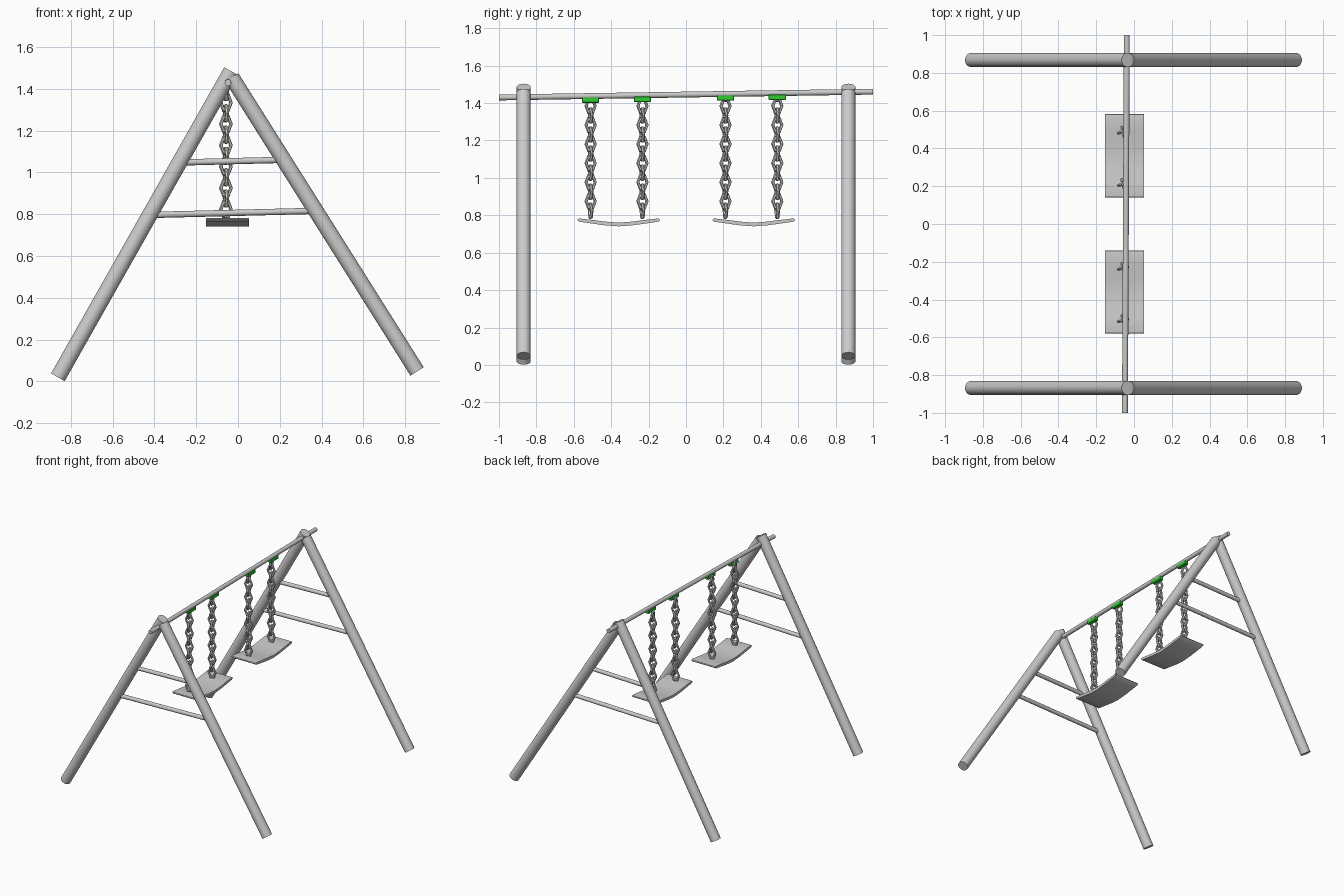
import bpy, bmesh
from math import pi, radians
from mathutils import Vector, Matrix

if "Cube" in bpy.data.objects:
    bpy.data.objects.remove(bpy.data.objects["Cube"])


def new_object(name, bm, material=None):
    mesh = bpy.data.meshes.new(name)
    bmesh.ops.recalc_face_normals(bm, faces=bm.faces)
    bm.to_mesh(mesh)
    bm.free()
    obj = bpy.data.objects.new(name, mesh)
    bpy.context.collection.objects.link(obj)
    if material:
        mesh.materials.append(material)
    return obj


def smooth(obj):
    bpy.ops.object.select_all(action='DESELECT')
    obj.select_set(True)
    bpy.context.view_layer.objects.active = obj
    bpy.ops.object.shade_smooth_by_angle(angle=radians(35))


def rod(name, start, end, radius, sides=32):
    a, b = Vector(start), Vector(end)
    d = b - a
    bm = bmesh.new()
    bmesh.ops.create_cone(bm, cap_ends=True, segments=sides, radius1=radius,
                          radius2=radius, depth=d.length)
    rot = d.to_track_quat('Z', 'Y').to_matrix().to_4x4()
    bm.transform(Matrix.Translation((a + b) / 2) @ rot)
    obj = new_object(name, bm)
    smooth(obj)
    return obj


green = bpy.data.materials.new("green_plastic")
green.diffuse_color = (0.03, 0.6, 0.03, 1)
green.use_nodes = True
green.node_tree.nodes["Principled BSDF"].inputs["Base Color"].default_value = green.diffuse_color

# A-frames: two legs and two braces at each end
for side, y in (("near", -0.868), ("far", 0.868)):
    rod(side + "_left_leg", (-0.862, y, 0.02), (-0.033, y, 1.485), 0.0375)
    rod(side + "_right_leg", (0.857, y, 0.048), (-0.03, y, 1.455), 0.0375)
    rod(side + "_upper_brace", (-0.27, y, 1.048), (0.20, y, 1.06), 0.015, 20)
    rod(side + "_lower_brace", (-0.41, y, 0.797), (0.36, y, 0.816), 0.015, 20)

# Slightly sloping top bar
rod("top_bar", (-0.048, -1, 1.43), (-0.038, 1, 1.461), 0.0155, 24)

# Curved seats: side profile extruded across x
profile = [(-0.221, 0.774), (-0.218, 0.781), (-0.21, 0.783), (-0.13, 0.774),
           (-0.07, 0.766), (0, 0.761), (0.07, 0.766), (0.13, 0.774),
           (0.21, 0.783), (0.218, 0.781), (0.221, 0.774), (0.212, 0.766),
           (0.13, 0.754), (0.07, 0.746), (0, 0.741), (-0.07, 0.746),
           (-0.13, 0.754), (-0.212, 0.766)]
for name, y in (("near_seat", -0.36), ("far_seat", 0.362)):
    bm = bmesh.new()
    face = bm.faces.new([bm.verts.new((-0.154, y + p, z)) for p, z in profile])
    ext = bmesh.ops.extrude_face_region(bm, geom=[face], use_keep_orig=True)
    verts = [v for v in ext["geom"] if isinstance(v, bmesh.types.BMVert)]
    bmesh.ops.translate(bm, verts=verts, vec=(0.207, 0, 0))
    smooth(new_object(name, bm))

# Chain link: a six-sided ring stretched upright
bpy.ops.mesh.primitive_torus_add(major_segments=6, minor_segments=6,
                                 major_radius=0.025, minor_radius=0.009)
source = bpy.context.object
link_mesh = source.data
bpy.data.objects.remove(source)
link_mesh.transform(Matrix.Diagonal((1, 1, 1, 1)) @ Matrix.Rotation(pi / 2, 4, 'X'))
link_mesh.transform(Matrix.Diagonal((1, 1, 1.48, 1)))

# Chains with green mounts under the bar
for n, y in enumerate((-0.51, -0.233, 0.211, 0.488), 1):
    bm = bmesh.new()
    for i in range(12):
        start = len(bm.verts)
        bm.from_mesh(link_mesh)
        bm.verts.ensure_lookup_table()
        turn = radians(15 + (90 if i % 2 == 0 else 0))
        bmesh.ops.transform(bm, verts=bm.verts[start:],
                            matrix=Matrix.Translation((-0.058, y, 1.385 - 0.051 * i))
                            @ Matrix.Rotation(turn, 4, 'Z'))
    new_object(f"chain_{n}", bm)

    bar_z = 1.4455 + 0.0155 * y
    bm = bmesh.new()
    bmesh.ops.create_cube(bm, size=1)
    bm.transform(Matrix.Translation((-0.043 + 0.005 * y, y, bar_z - 0.021))
                 @ Matrix.Diagonal((0.029, 0.092, 0.03, 1)))
    bmesh.ops.bevel(bm, geom=list(bm.edges), offset=0.003, segments=1,
                    affect='EDGES')
    new_object(f"chain_mount_{n}", bm, green)
